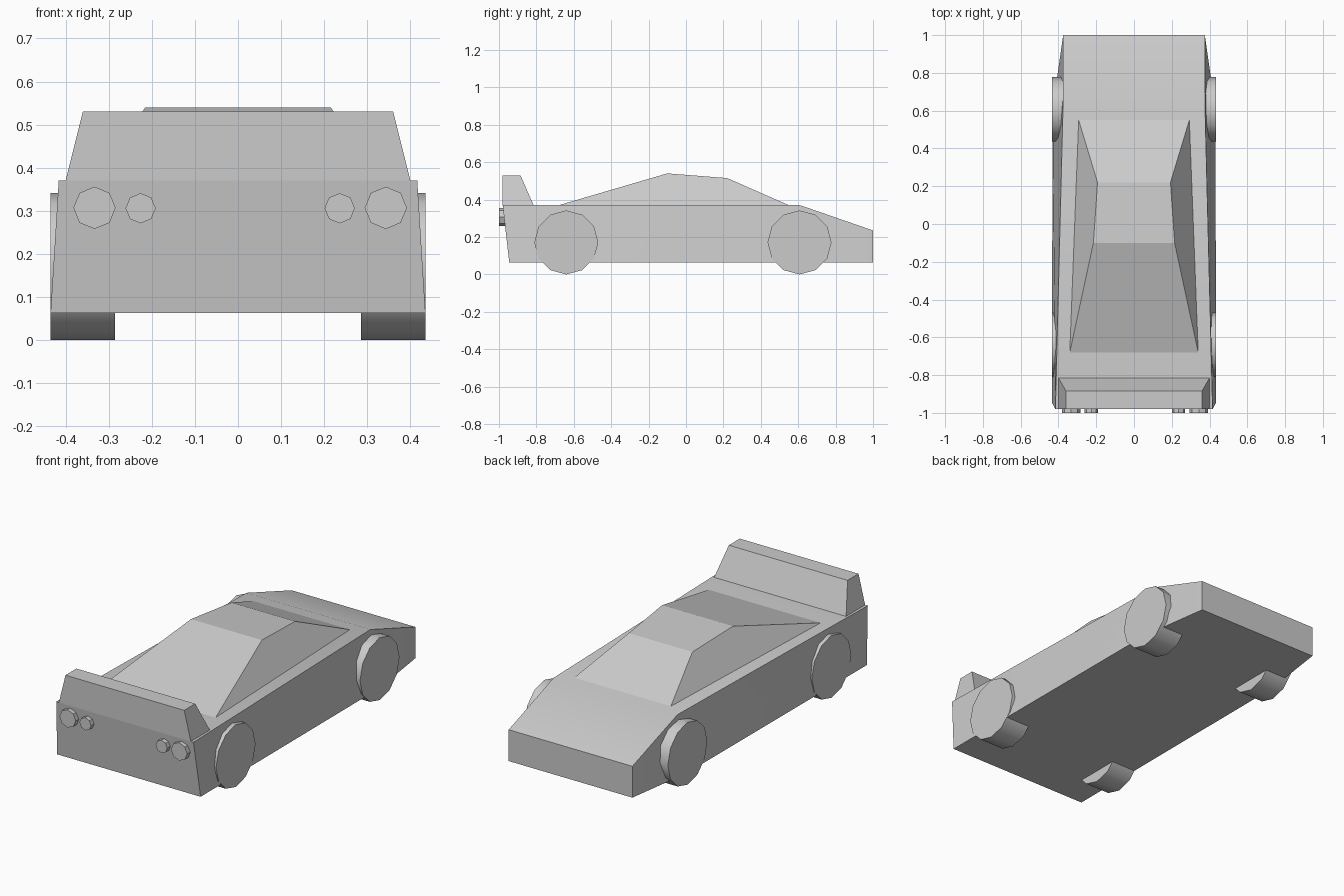
import bpy, bmesh, math
from mathutils import Matrix

if "Cube" in bpy.data.objects:
    bpy.data.objects.remove(bpy.data.objects["Cube"])


def finish(name, bm, smooth=False):
    bmesh.ops.recalc_face_normals(bm, faces=bm.faces[:])
    mesh = bpy.data.meshes.new(name)
    bm.to_mesh(mesh)
    bm.free()
    ob = bpy.data.objects.new(name, mesh)
    bpy.context.collection.objects.link(ob)
    if smooth:
        bpy.ops.object.select_all(action='DESELECT')
        ob.select_set(True)
        bpy.context.view_layer.objects.active = ob
        bpy.ops.object.shade_smooth_by_angle(angle=math.radians(32))
    return ob


def shell(name, profile, sides, smooth=False, closed=True):
    """Side profile of (y, z, half width) points, spanned across x = 0."""
    bm = bmesh.new()
    right = [bm.verts.new((w, y, z)) for y, z, w in profile]
    left = [bm.verts.new((-w, y, z)) for y, z, w in profile]
    n = len(profile)
    for i in range(n if closed else n - 1):
        j = (i + 1) % n
        bm.faces.new((right[i], right[j], left[j], left[i]))
    for side in sides:
        bm.faces.new([right[i] for i in side])
        bm.faces.new([left[i] for i in reversed(side)])
    return finish(name, bm, smooth)


def cylinder(name, centre, radius, depth, sides, axis, turn=0.0):
    bm = bmesh.new()
    bmesh.ops.create_cone(bm, cap_ends=True, segments=sides, radius1=radius,
                          radius2=radius, depth=depth)
    mat = (Matrix.Translation(centre) @ Matrix.Rotation(math.pi / 2, 4, axis)
           @ Matrix.Rotation(turn, 4, 'Z'))
    bmesh.ops.transform(bm, matrix=mat, verts=bm.verts[:])
    return finish(name, bm, True)


# Wedge body, narrowing ahead of the front axle
shell("body", [(-0.945, 0.063, 0.435), (0.61, 0.063, 0.431), (1.0, 0.063, 0.375),
               (1.0, 0.235, 0.375), (0.61, 0.37, 0.376), (-0.98, 0.37, 0.416)],
      [(0, 1, 4, 5), (1, 2, 3, 4)], smooth=True)

# Cabin, open underneath where it meets the deck
shell("cabin", [(-0.68, 0.37, 0.34), (-0.10, 0.54, 0.215),
                (0.22, 0.515, 0.193), (0.55, 0.37, 0.293)],
      [(0, 1, 2, 3)], closed=False)

# Tail spoiler
shell("spoiler", [(-0.98, 0.37, 0.40), (-0.98, 0.53, 0.36),
                  (-0.885, 0.53, 0.36), (-0.815, 0.37, 0.40)],
      [(0, 1, 2, 3)], closed=False)

# Wheels and round tail lights
for sx, side in ((1, "right"), (-1, "left")):
    for y, end in ((0.607, "nose"), (-0.64, "tail")):
        cylinder(f"{end}_wheel_{side}", (sx * 0.36, y, 0.171), 0.171, 0.149, 12, 'Y')
    for x, z, r, size in ((0.338, 0.307, 0.049, "large"), (0.231, 0.306, 0.035, "small")):
        cylinder(f"{size}_tail_light_{side}", (sx * x + 0.005, -0.98, z), r, 0.04, 8, 'X')
